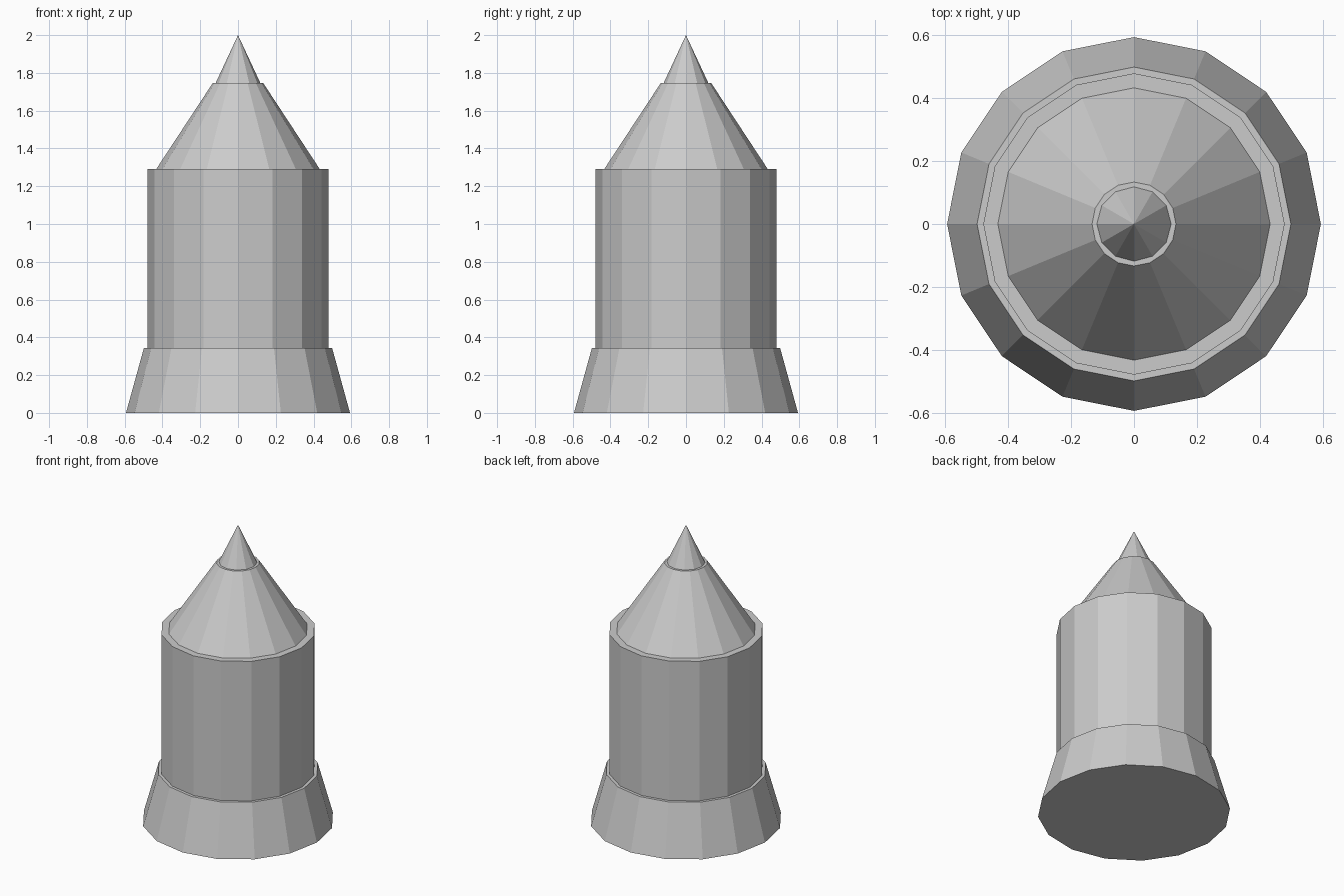
import bpy

if "Cube" in bpy.data.objects:
    bpy.data.objects.remove(bpy.data.objects["Cube"])


def frustum(name, sides, r_bottom, r_top, z0, z1):
    """Flat-shaded, capped round section standing between two heights."""
    bpy.ops.mesh.primitive_cone_add(
        vertices=sides, radius1=r_bottom, radius2=r_top,
        depth=z1 - z0, location=(0, 0, (z0 + z1) / 2))
    obj = bpy.context.object
    obj.name = name
    return obj


# Flared foot
frustum("base_skirt", 16, 0.593, 0.498, 0.0, 0.344)
# Straight main body
frustum("body", 16, 0.478, 0.478, 0.344, 1.292)
# Tapered shoulder, set in from the body's rim
frustum("shoulder_cone", 16, 0.432, 0.133, 1.292, 1.747)
# Pointed tip, with fewer sides
frustum("tip", 12, 0.118, 0.0, 1.747, 2.0)
